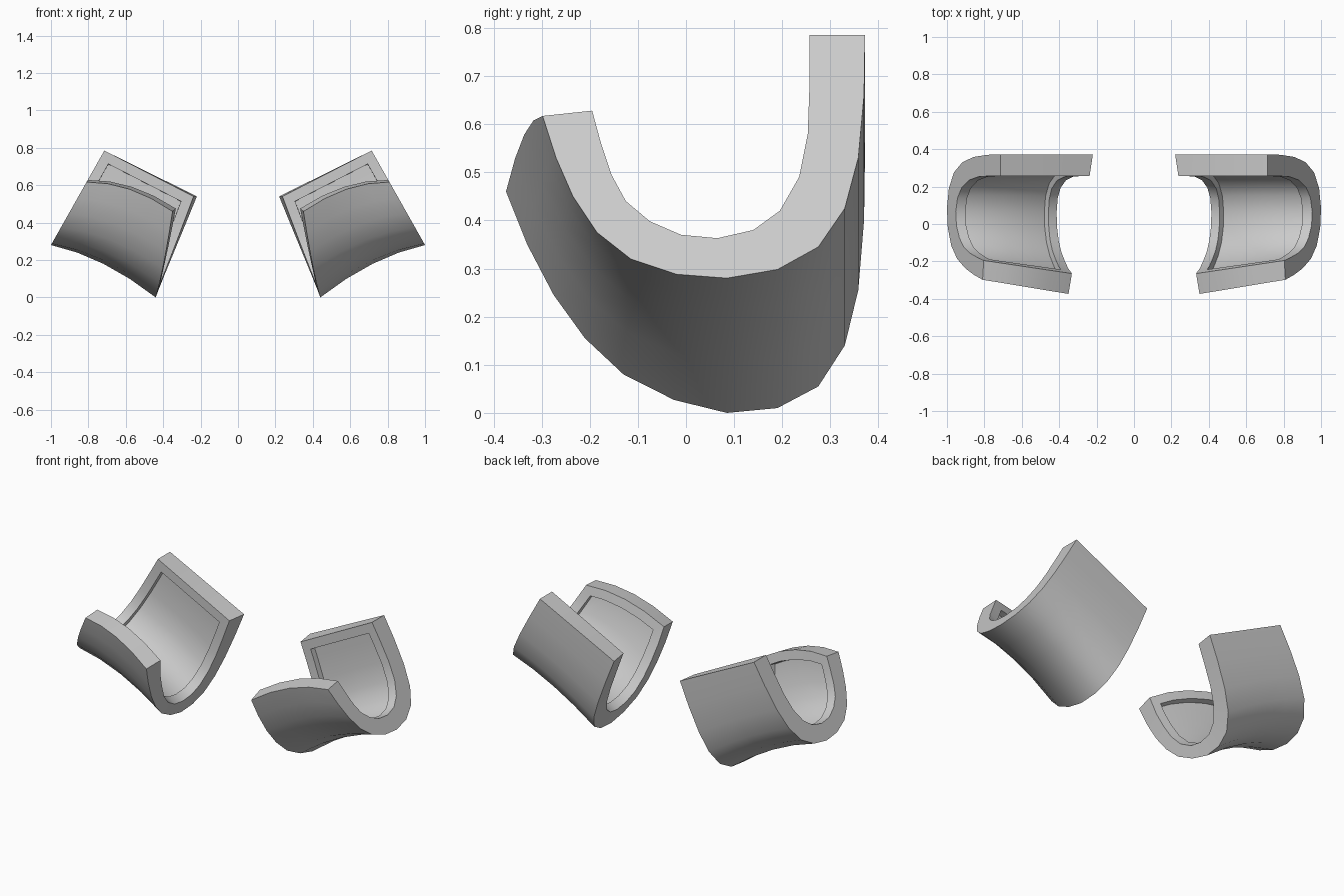
import bpy, bmesh
from mathutils import Vector

if "Cube" in bpy.data.objects:
    bpy.data.objects.remove(bpy.data.objects["Cube"])

# U-shaped (y, z) profiles, from the front flap down and up to the back plate
OUT_FAR = [(-.298, .617), (-.27, .53), (-.235, .45), (-.185, .375), (-.115, .32), (-.02, .288), (.085, .28),
           (.19, .298), (.275, .345), (.33, .425), (.358, .53), (.37, .66), (.372, .785)]
IN_FAR = [(-.195, .628), (-.178, .565), (-.155, .495), (-.125, .44), (-.075, .398), (-.01, .37), (.065, .363),
          (.14, .38), (.195, .42), (.235, .49), (.253, .58), (.257, .69), (.257, .785)]
OUT_NEAR = [(-.374, .46), (-.33, .35), (-.275, .245), (-.21, .155), (-.13, .08), (-.025, .027), (.085, .0),
            (.19, .01), (.275, .055), (.33, .14), (.358, .255), (.37, .40), (.372, .54)]
IN_NEAR = [(-.265, .475), (-.235, .37), (-.195, .28), (-.15, .2), (-.09, .135), (-.015, .095), (.065, .082),
           (.14, .095), (.195, .135), (.235, .21), (.253, .31), (.257, .43), (.257, .54)]
SEGS = 4


def near_point(y, z):
    return Vector((.44 - z * (.302 + .284 * y), y, z))


def far_point(y, z):
    return Vector((1 - .565 * (z - .28), y, z))


def surface(bm, near, far):
    """Grid of vertices between two end profiles, bowed upward mid-width."""
    rows = []
    for s in range(SEGS + 1):
        u = s / SEGS
        row = []
        for i, (a, b) in enumerate(zip(near, far)):
            p = near_point(*a).lerp(far_point(*b), u)
            p.z += .04 * min(1, (12 - i) / 6) * 4 * u * (1 - u)
            row.append(bm.verts.new(p))
        rows.append(row)
    return rows


bm = bmesh.new()
outer = surface(bm, OUT_NEAR, OUT_FAR)
inner = surface(bm, IN_NEAR, IN_FAR)
n = len(OUT_FAR)

# outer and inner skins
lining = []
for s in range(SEGS):
    for i in range(n - 1):
        for rows in (outer, inner):
            f = bm.faces.new((rows[s][i], rows[s + 1][i], rows[s + 1][i + 1], rows[s][i + 1]))
            if rows is inner:
                lining.append(f)
    # top edges of flap and back plate
    for i in (0, n - 1):
        bm.faces.new((outer[s][i], outer[s + 1][i], inner[s + 1][i], inner[s][i]))
# side rims
for s in (0, SEGS):
    for i in range(n - 1):
        bm.faces.new((outer[s][i], outer[s][i + 1], inner[s][i + 1], inner[s][i]))
bmesh.ops.recalc_face_normals(bm, faces=bm.faces)

# recessed panel on the inside
bmesh.ops.inset_region(bm, faces=lining, thickness=.054, depth=0, use_even_offset=True)
bmesh.ops.inset_region(bm, faces=lining, thickness=.0005, depth=-.035, use_even_offset=True)

mesh = bpy.data.meshes.new("curved_guard")
bm.to_mesh(mesh)
bm.free()
guard = bpy.data.objects.new("curved_guard_pair", mesh)
bpy.context.collection.objects.link(guard)
bpy.context.view_layer.objects.active = guard
guard.select_set(True)
bpy.ops.object.shade_smooth_by_angle(angle=.75)

# mirrored second guard
mirror = guard.modifiers.new("mirror", 'MIRROR')
mirror.use_axis[0] = True
